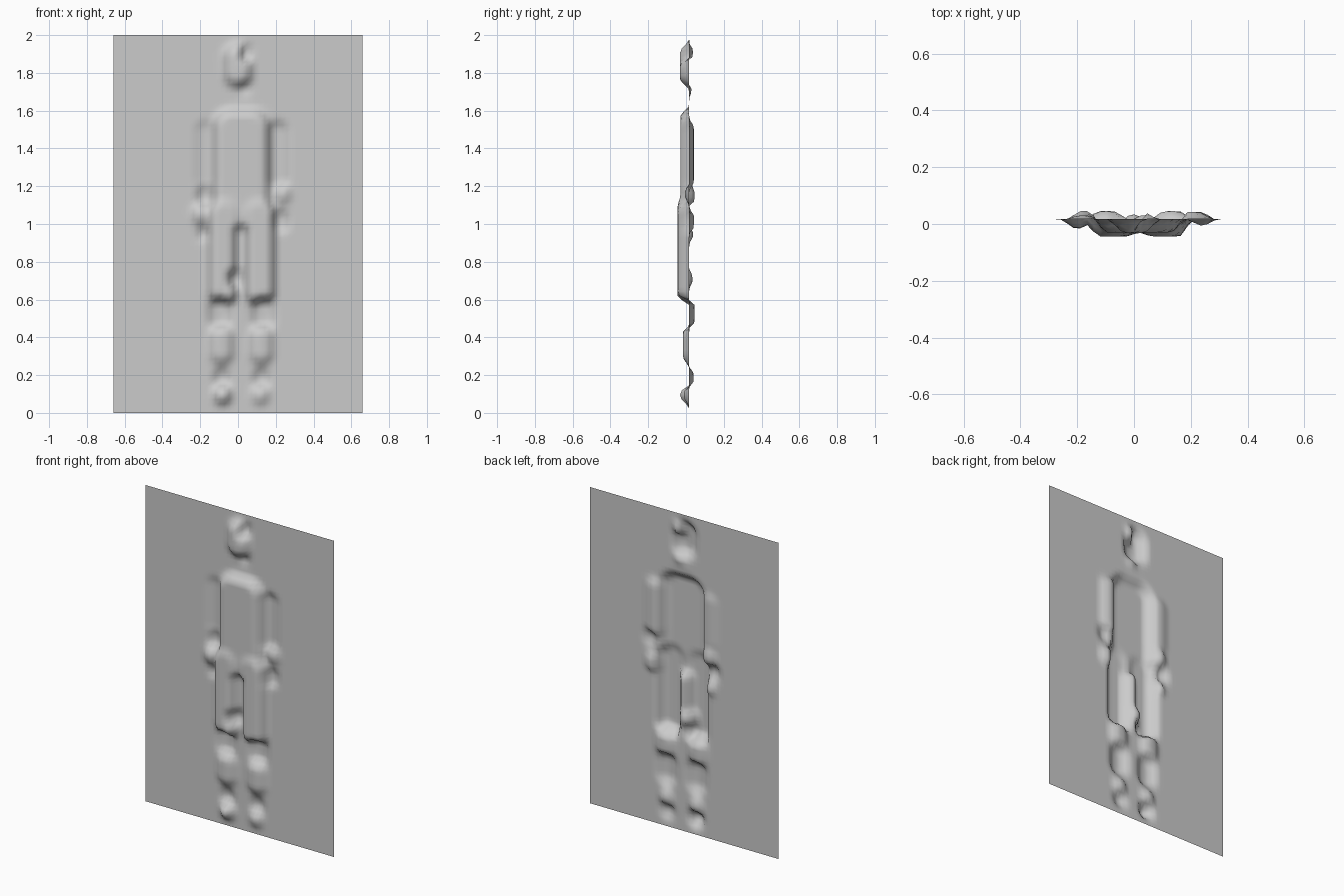
import bpy, bmesh
from mathutils import Vector

if "Cube" in bpy.data.objects:
    bpy.data.objects.remove(bpy.data.objects["Cube"])

W, H, BASE, MID = 1.32, 2.0, 0.017, 0.018
NX, NZ = 56, 84


def smooth(f):
    f = min(1, max(0, f))
    return f * f * (3 - 2 * f)


def stroke(y, x, z, cx, top, bottom, radius, target, core=0.25):
    """Pull y towards target inside an upright capsule."""
    dz = max(z - top, bottom - z, 0)
    dist = Vector((x - cx, dz)).length
    return y + (target - y) * smooth((radius - dist) / (radius * (1 - core)))


def relief(x, z):
    y = BASE
    m = abs(x - MID)      # mirrored distance from the body's midline
    left = x < MID
    # recessed upper arms and wrists, protruding hands
    y = stroke(y, m, z, 0.19, 1.49, 1.24, 0.075, 0.03 if left else 0.042)
    if left:
        y = stroke(y, x, z, -0.175, 1.16, 1.14, 0.06, 0.045)
        y = stroke(y, x, z, -0.20, 1.06, 1.04, 0.065, -0.018, 0)
        y = stroke(y, x, z, -0.18, 0.95, 0.94, 0.05, 0.04, 0)
    else:
        y = stroke(y, x, z, 0.24, 1.17, 1.15, 0.06, -0.006, 0)
        y = stroke(y, x, z, 0.225, 1.03, 1.00, 0.06, 0.042)
    # torso and thighs
    y = stroke(y, max(m, 0.05), z, 0.05, 1.51, 1.05, 0.12, -0.03, 0.5)
    y = stroke(y, m, z, 0.095, 1.05, 0.65, 0.10, -0.044, 0.45)
    # gap between the legs
    y = stroke(y, x, z, 0.015, 0.96, 0.10, 0.055, BASE, 0)
    y = stroke(y, x, z, -0.01, 0.72, 0.70, 0.06, 0.036, 0)
    # knees, shins, ankles and feet
    y = stroke(y, m, z, 0.115, 0.55, 0.50, 0.08, 0.045, 0.3)
    y = stroke(y, m, z, 0.105, 0.40, 0.32, 0.085, -0.017)
    y = stroke(y, m, z, 0.105, 0.19, 0.17, 0.06, 0.041)
    y = stroke(y, m, z, 0.10, 0.10, 0.09, 0.07, -0.035 if left else -0.012, 0)
    # head, hair and chin
    y = stroke(y, x, z, 0.0, 1.88, 1.80, 0.10, -0.032, 0.3)
    y = stroke(y, x, z, 0.045, 1.92, 1.89, 0.05, 0.038, 0)
    y = stroke(y, x, z, 0.035, 1.71, 1.71, 0.05, 0.032, 0)
    return y


# Thin sheet with the embossed standing figure
mesh = bpy.data.meshes.new("relief_panel")
bm = bmesh.new()
bmesh.ops.create_grid(bm, x_segments=NX, y_segments=NZ, size=1)
for v in bm.verts:
    x, z = v.co.x * W / 2, (v.co.y + 1) * H / 2
    v.co = (x, relief(x, z), z)
for f in bm.faces:
    f.smooth = True
bm.to_mesh(mesh)
bm.free()
panel = bpy.data.objects.new("relief_panel", mesh)
bpy.context.collection.objects.link(panel)
